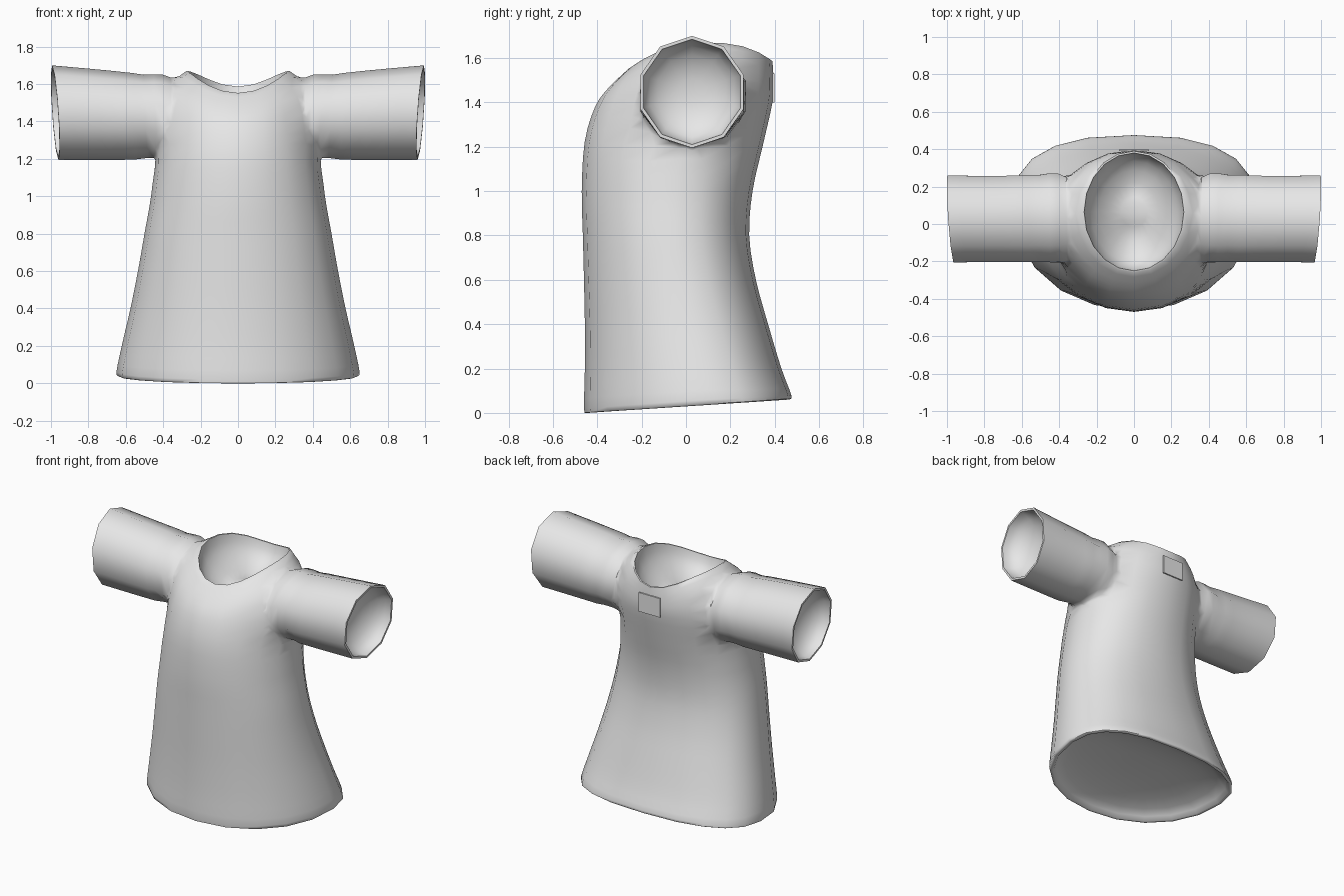
import bpy, bmesh, math
from mathutils import Vector

cube = bpy.data.objects.get("Cube")
if cube:
    bpy.data.objects.remove(cube, do_unlink=True)

fabric = bpy.data.materials.new("grey_fabric")
fabric.use_nodes = True
GREY = (0.8, 0.8, 0.8, 1)
fabric.diffuse_color = GREY
fabric.node_tree.nodes["Principled BSDF"].inputs["Base Color"].default_value = GREY


def add_object(name, bm):
    mesh = bpy.data.meshes.new(name)
    bm.to_mesh(mesh)
    bm.free()
    mesh.materials.append(fabric)
    obj = bpy.data.objects.new(name, mesh)
    bpy.context.collection.objects.link(obj)
    return obj


def make_active(obj):
    bpy.ops.object.select_all(action='DESELECT')
    bpy.context.view_layer.objects.active = obj
    obj.select_set(True)


def spline(keys, steps):
    """Smooth in-between values for a list of key sections."""
    result = []
    last = len(keys) - 1
    for i in range(last):
        a, b, c, d = (keys[min(max(i + k, 0), last)] for k in (-1, 0, 1, 2))
        for s in range(steps):
            t = s / steps
            result.append([q + 0.5 * t * (r - p + t * (2 * p - 5 * q + 4 * r - w
                           + t * (3 * (q - r) + w - p)))
                           for p, q, r, w in zip(a, b, c, d)])
    result.append(list(keys[last]))
    return result


def loft(name, rings):
    """Closed solid through a list of point rings."""
    bm = bmesh.new()
    loops = [[bm.verts.new(p) for p in ring] for ring in rings]
    n = len(loops[0])
    for low, high in zip(loops, loops[1:]):
        for i in range(n):
            j = (i + 1) % n
            bm.faces.new((low[i], low[j], high[j], high[i]))
    bm.faces.new(loops[0])
    bm.faces.new(loops[-1])
    bmesh.ops.recalc_face_normals(bm, faces=bm.faces)
    return add_object(name, bm)


def hollow(ring, rim, depth, steps=6):
    """Rounded recess inside a ring, behind a narrow rim."""
    centre = sum(ring, Vector()) / len(ring)
    rings = []
    for k in range(steps):
        a = k / steps * math.pi / 2
        rings.append([centre + (p - centre) * rim * math.cos(a) + depth * math.sin(a)
                      for p in ring])
    return rings


def power(value, exponent):
    return math.copysign(abs(value) ** exponent, value)


def body_ring(section, f, count=20):
    """Rounded section, flatter at the back; f runs from hem to neck."""
    hx, front, back, z_front, z_side, z_back = section
    mid = front + (0.62 - 0.12 * f) * (back - front)
    points = []
    for i in range(count):
        c = math.cos(math.tau * i / count)
        s = math.sin(math.tau * i / count)
        e = 2 / (2.5 - 0.5 * f) if s > 0 else 2 / (2.1 - 0.1 * f)
        x, v = hx * power(c, e), abs(s) ** e
        y_end, z_end, bend = (back, z_back, 1 + 2 * f) if s > 0 else (front, z_front, 1 + f)
        points.append(Vector((x, mid + v * (y_end - mid),
                              z_side + (z_end - z_side) * v ** bend)))
    return points


# Body: half width, front y, back y, then height at front, side and back
body_keys = [
    (0.635, -0.45, 0.465, 0, 0.037, 0.06),
    (0.65, -0.46, 0.475, 0.02, 0.06, 0.08),
    (0.617, -0.456, 0.43, 0.2, 0.22, 0.2),
    (0.575, -0.456, 0.37, 0.4, 0.4, 0.4),
    (0.535, -0.46, 0.315, 0.6, 0.6, 0.6),
    (0.5, -0.465, 0.285, 0.8, 0.8, 0.8),
    (0.465, -0.47, 0.3, 1, 1, 1),
    (0.445, -0.457, 0.345, 1.22, 1.2, 1.2),
    (0.435, -0.41, 0.39, 1.38, 1.4, 1.4),
    (0.39, -0.345, 0.395, 1.47, 1.58, 1.49),
    (0.275, -0.26, 0.39, 1.55, 1.67, 1.585),
]
sections = spline(body_keys, 3)
rings = [body_ring(s, i / (len(sections) - 1)) for i, s in enumerate(sections)]
hem_hollow = hollow(rings[0], 0.98, Vector((0, 0, 0.1)))
neck_hollow = hollow(rings[-1], 0.97, Vector((0, 0, -0.2)))
shirt = loft("shirt", hem_hollow[::-1] + rings + neck_hollow)

# Sleeves: x, y centre, height, y radius, z radius
sleeve_keys = [
    (0.28, 0.03, 1.41, 0.18, 0.165),
    (0.36, 0.032, 1.422, 0.248, 0.223),
    (0.5, 0.03, 1.425, 0.247, 0.228),
    (0.7, 0.027, 1.434, 0.242, 0.24),
    (0.977, 0.027, 1.447, 0.244, 0.2525),
]


def sleeve_ring(section, side, count=10):
    x, cy, cz, ry, rz = section
    points = []
    for i in range(count):
        sy, sz = math.sin(math.tau * i / count), math.cos(math.tau * i / count)
        slant = 0.017 * (x - 0.28) / 0.7 * (sy + sz)
        points.append(Vector((side * (x + slant), cy + ry * sy, cz + rz * sz)))
    return points


for side in (1, -1):
    rings = [sleeve_ring(s, side) for s in spline(sleeve_keys, 3)]
    cuff_hollow = hollow(rings[-1], 0.94, Vector((-0.15 * side, 0, 0)))
    sleeve = loft("sleeve", rings + cuff_hollow)
    make_active(shirt)
    union = shirt.modifiers.new("join_sleeve", 'BOOLEAN')
    union.operation = 'UNION'
    union.solver = 'EXACT'
    union.object = sleeve
    bpy.ops.object.modifier_apply(modifier=union.name)
    bpy.data.objects.remove(sleeve, do_unlink=True)

# Soften the armholes without shrinking them
bm = bmesh.new()
bm.from_mesh(shirt.data)
bmesh.ops.remove_doubles(bm, verts=bm.verts, dist=0.003)
bmesh.ops.triangulate(bm, faces=[f for f in bm.faces if len(f.verts) > 4])
armhole = [v for v in bm.verts if 0.3 < abs(v.co.x) < 0.52 and v.co.z > 1.1]
for factor in (0.5, -0.53) * 3:
    targets = []
    for v in armhole:
        near = [e.other_vert(v).co for e in v.link_edges]
        targets.append(v.co.lerp(sum(near, Vector()) / len(near), factor))
    for v, target in zip(armhole, targets):
        v.co = target
bm.to_mesh(shirt.data)
bm.free()
make_active(shirt)
bpy.ops.object.shade_smooth_by_angle(angle=math.radians(60))

# Small blank patch below the back of the neck
bm = bmesh.new()
bmesh.ops.create_cube(bm, size=1)
bmesh.ops.scale(bm, verts=bm.verts, vec=(0.16, 0.009, 0.13))
patch = add_object("back_patch", bm)
patch.location = (0, 0.395, 1.465)
